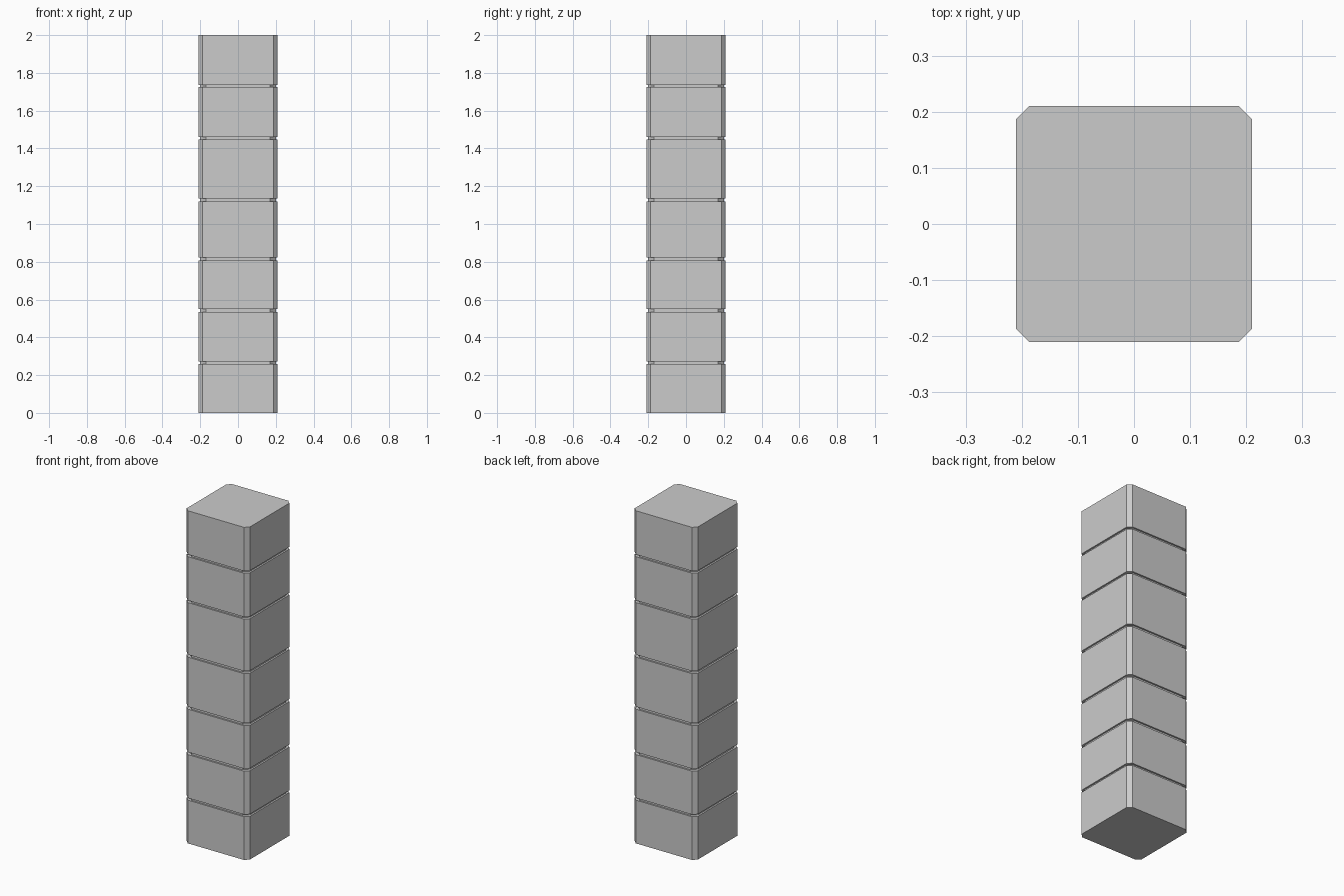
import bpy, bmesh

if "Cube" in bpy.data.objects:
    bpy.data.objects.remove(bpy.data.objects["Cube"])

# Groove bands (bottom, top) between the stacked stone blocks
GROOVES = [(0.26, 0.273), (0.534, 0.549), (0.807, 0.822),
           (1.12, 1.135), (1.448, 1.461), (1.724, 1.737)]
OUTER = (0.21, 0.023)   # half width, corner chamfer
INNER = (0.20, 0.031)


def octagon(bm, size, z):
    h, c = size
    k = h - c
    pts = [(k, -h), (h, -k), (h, k), (k, h), (-k, h), (-h, k), (-h, -k), (-k, -h)]
    return [bm.verts.new((x, y, z)) for x, y in pts]


# Stack of cross-sections, stepping inwards at every groove
sections = [(OUTER, 0.0)]
for low, high in GROOVES:
    sections += [(OUTER, low), (INNER, low), (INNER, high), (OUTER, high)]
sections.append((OUTER, 2.0))

# Skin the sections into one closed pillar
bm = bmesh.new()
rings = [octagon(bm, size, z) for size, z in sections]
for a, b in zip(rings, rings[1:]):
    for i in range(8):
        j = (i + 1) % 8
        bm.faces.new((a[i], a[j], b[j], b[i]))
bm.faces.new(rings[0][::-1])
bm.faces.new(rings[-1])
bmesh.ops.recalc_face_normals(bm, faces=bm.faces)

mesh = bpy.data.meshes.new("stone_pillar")
bm.to_mesh(mesh)
bm.free()
pillar = bpy.data.objects.new("stone_pillar", mesh)
bpy.context.collection.objects.link(pillar)
